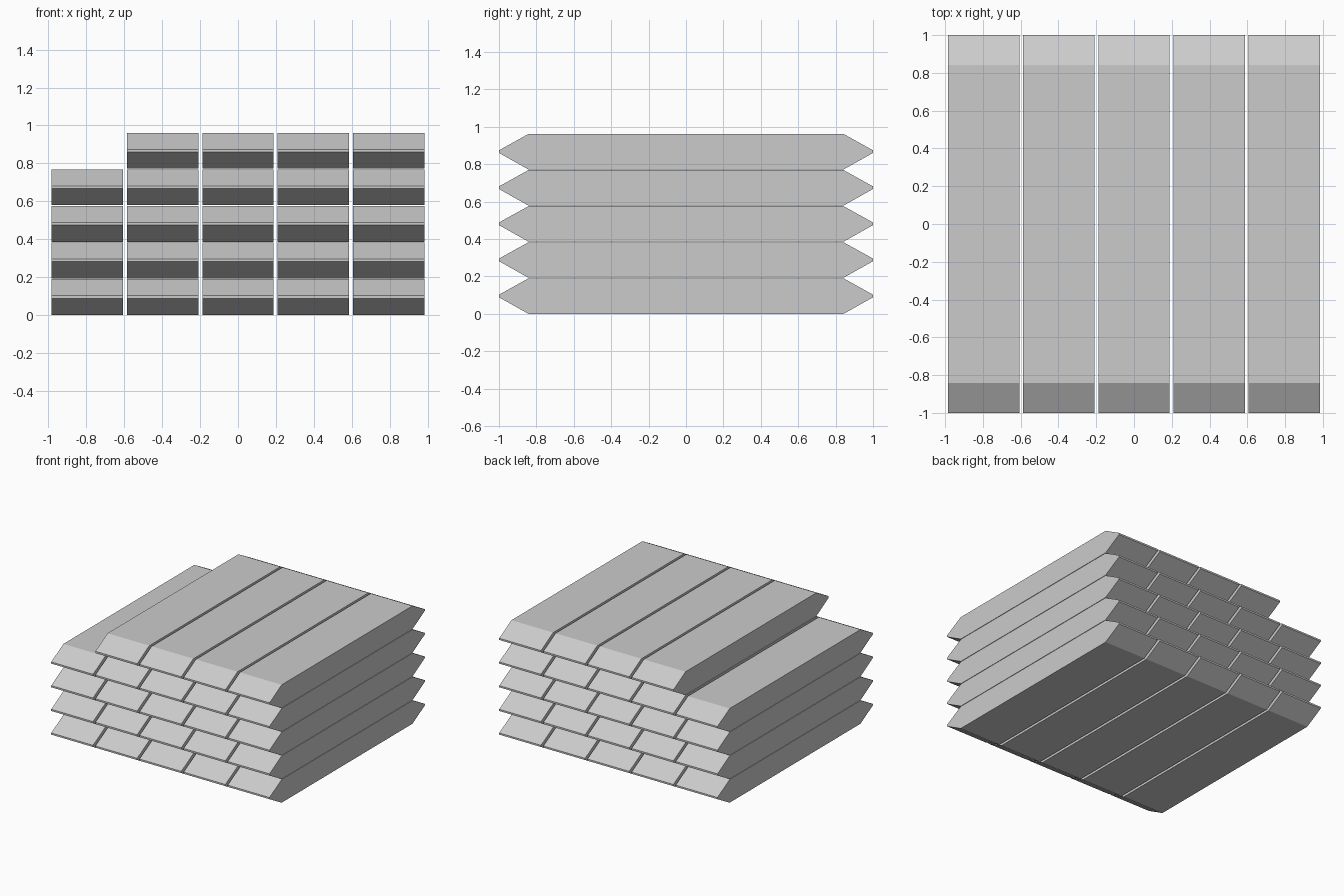
import bpy

if "Cube" in bpy.data.objects:
    bpy.data.objects.remove(bpy.data.objects["Cube"])

PITCH_X, WIDTH = 0.398, 0.377
PITCH_Z, HEIGHT = 0.193, 0.189
COLUMNS, LAYERS = 5, 5

# Side profile (y, z): flat bar with blunt pointed ends
half = [(0.843, 0.0), (1.0, 0.088), (1.0, 0.102), (0.843, HEIGHT)]
profile = half + [(-y, z) for y, z in reversed(half)]
n = len(profile)

# One ingot mesh, extruded across x and shared by the whole stack
verts = [(s * WIDTH / 2, y, z) for s in (-1, 1) for y, z in profile]
faces = [tuple(reversed(range(n))), tuple(range(n, 2 * n))]
faces += [(i, (i + 1) % n, n + (i + 1) % n, n + i) for i in range(n)]
mesh = bpy.data.meshes.new("ingot")
mesh.from_pydata(verts, [], faces)
mesh.update()

# Stack of ingots, with the top left one missing
for layer in range(LAYERS):
    for col in range(COLUMNS):
        if layer == LAYERS - 1 and col == 0:
            continue
        ingot = bpy.data.objects.new(f"ingot_{layer}_{col}", mesh)
        ingot.location = ((col - (COLUMNS - 1) / 2) * PITCH_X, 0, layer * PITCH_Z)
        bpy.context.collection.objects.link(ingot)
